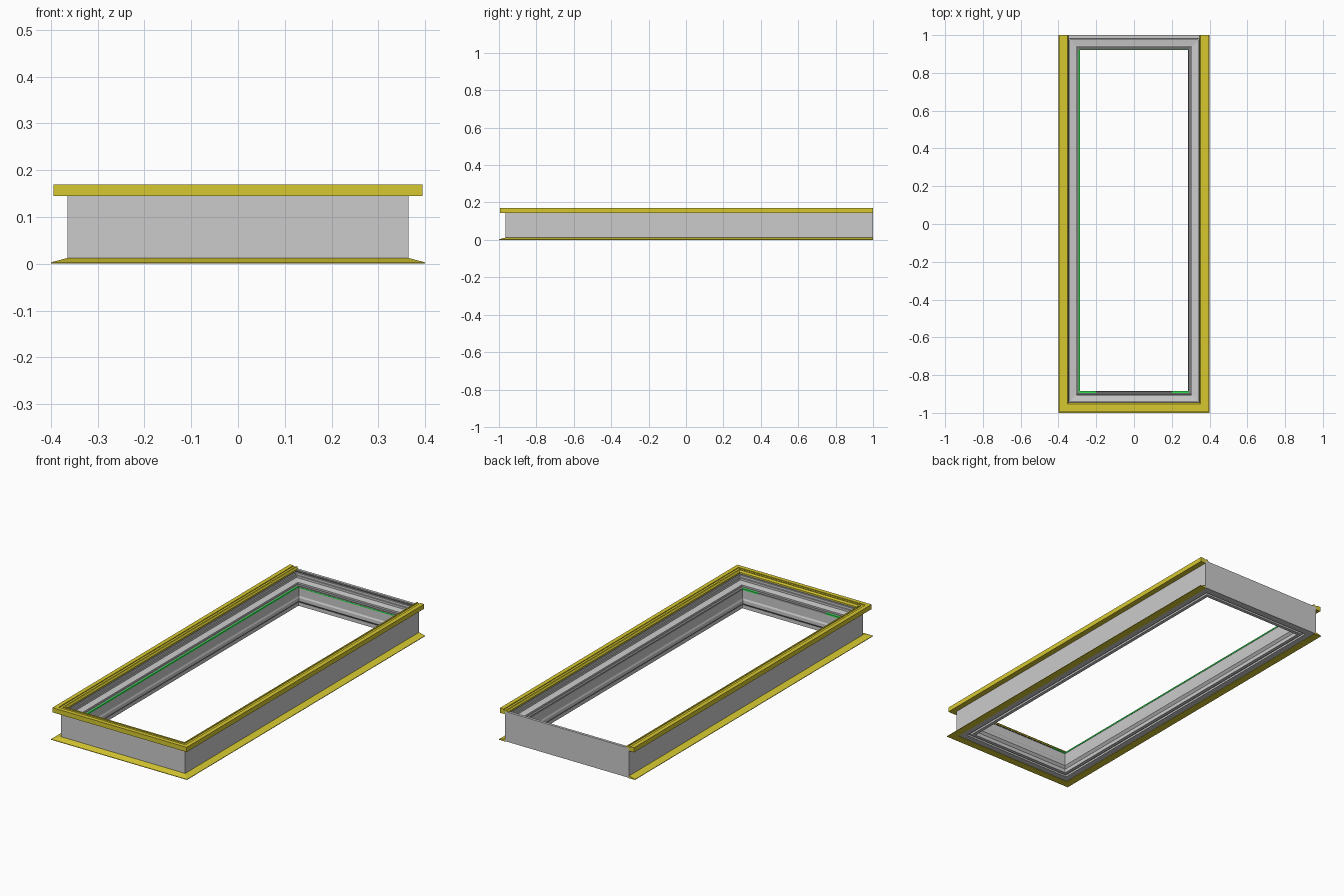
import bpy, bmesh

if "Cube" in bpy.data.objects:
    bpy.data.objects.remove(bpy.data.objects["Cube"])

# outer faces of the grey frame
X, Y0, Y1 = 0.365, -0.965, 1.0


def material(name, rgb):
    m = bpy.data.materials.new(name)
    m.diffuse_color = (*rgb, 1)
    m.use_nodes = True
    m.node_tree.nodes["Principled BSDF"].inputs["Base Color"].default_value = m.diffuse_color
    return m


def finish(name, bm, mat):
    bmesh.ops.recalc_face_normals(bm, faces=bm.faces)
    mesh = bpy.data.meshes.new(name)
    bm.to_mesh(mesh)
    bm.free()
    ob = bpy.data.objects.new(name, mesh)
    bpy.context.collection.objects.link(ob)
    if mat:
        mesh.materials.append(mat)
    return ob


def sweep(name, profile, closed=True, mat=None):
    """Mitred sweep of (inset, height) points round the frame; open = no back run."""
    bm = bmesh.new()
    rings = []
    for sx, back in ((1, True), (1, False), (-1, False), (-1, True)):
        ring = []
        for d, z in profile:
            y = (Y1 - d if closed else Y1) if back else Y0 + d
            ring.append(bm.verts.new((sx * (X - d), y, z)))
        rings.append(ring)
    n = len(profile)
    for i in range(4 if closed else 3):
        a, b = rings[i], rings[(i + 1) % 4]
        for j in range(n):
            k = (j + 1) % n
            bm.faces.new((a[j], a[k], b[k], b[j]))
    if not closed:
        bm.faces.new(rings[0])
        bm.faces.new(rings[3])
    return finish(name, bm, mat)


def box(name, lo, hi, mat):
    bm = bmesh.new()
    bmesh.ops.create_cube(bm, size=1)
    for v in bm.verts:
        v.co = [(l + h) / 2 + c * (h - l) for c, l, h in zip(v.co, lo, hi)]
    return finish(name, bm, mat)


yellow = material("yellow_trim", (0.68, 0.58, 0.03))
green = material("green_seal", (0.03, 0.75, 0.08))
dark = material("dark_rubber", (0.2, 0.2, 0.2))

# main frame: outer wall, stepped inner side, chamfered inner foot, grooved base
sweep("frame", [
    (0, 0.002), (0, 0.16), (0.014, 0.16), (0.014, 0.148), (0.02, 0.148),
    (0.02, 0.136), (0.026, 0.136), (0.026, 0.125), (0.056, 0.121),
    (0.06, 0.121), (0.06, 0.112), (0.076, 0.108), (0.076, 0.06),
    (0.08, 0.052), (0.08, 0.034), (0.068, 0.022), (0.068, 0.002),
    (0.050, 0.002), (0.050, 0.012), (0.038, 0.012), (0.038, 0.002)])

# dark gasket beads on the inner steps
sweep("upper_gasket", [(0.0135, 0.15), (0.017, 0.15), (0.017, 0.155), (0.0135, 0.155)], mat=dark)
sweep("lower_gasket", [(0.062, 0.108), (0.078, 0.106), (0.076, 0.112), (0.064, 0.115)], mat=dark)

# yellow cap rail on the front and both sides
sweep("top_trim", [
    (-0.03, 0.145), (-0.03, 0.17), (-0.008, 0.17), (-0.008, 0.166),
    (0.006, 0.166), (0.006, 0.17), (0.013, 0.17), (0.019, 0.162),
    (0.019, 0.156), (0.0005, 0.161), (-0.0005, 0.145)], closed=False, mat=yellow)

# yellow sloping flange at the foot
sweep("bottom_flange", [
    (0.006, 0.0), (-0.035, 0.0), (-0.035, 0.003), (-0.001, 0.012),
    (0.006, 0.012)], closed=False, mat=yellow)

# green seals along the left, back and front corners
xi, z0, z1 = X - 0.075, 0.106, 0.1135
box("left_seal", (-xi - 0.005, -0.89, z0), (-xi + 0.003, 0.92, z1), green)
box("back_seal", (-xi, 0.922, 0.102), (xi, 0.927, 0.108), green)
for s in (-1, 1):
    a, b = sorted((s * 0.2, s * xi))
    box("front_seal", (a, -0.895, z0), (b, -0.885, z1), green)
